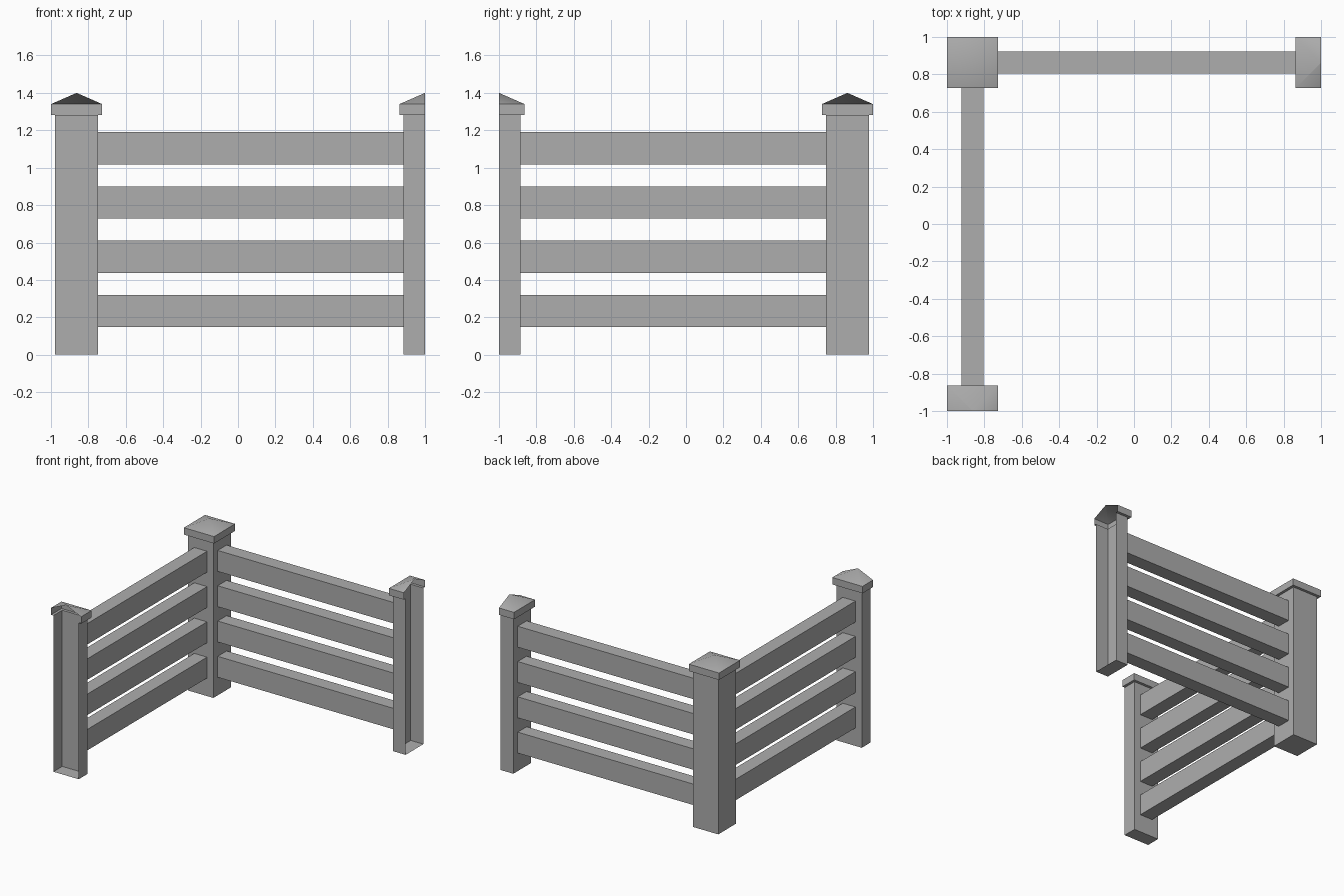
import bpy
import bmesh
import math

cube = bpy.data.objects.get("Cube")
if cube:
    bpy.data.objects.remove(cube, do_unlink=True)

grey = bpy.data.materials.new("fence_grey")
grey.use_nodes = True
colour = (0.42, 0.42, 0.42, 1)
grey.diffuse_color = colour
grey.node_tree.nodes["Principled BSDF"].inputs["Base Color"].default_value = colour

AXIS = 0.863      # distance of the fence lines from the centre
POST = 0.115      # half width of a post
CAP = 0.137       # half width of a post cap
RAIL = 0.058      # half thickness of a rail
RAIL_HEIGHT = 0.172


def make_object(name, bm):
    mesh = bpy.data.meshes.new(name)
    bm.to_mesh(mesh)
    bm.free()
    mesh.materials.append(grey)
    obj = bpy.data.objects.new(name, mesh)
    bpy.context.collection.objects.link(obj)
    return obj


def make_post(name, cx, cy, cut=None):
    """Square post with an overhanging cap and pyramid roof, optionally cut open."""
    bm = bmesh.new()
    rings = []
    for half, z in ((POST, 0), (POST, 1.283), (CAP, 1.283), (CAP, 1.34)):
        rings.append([bm.verts.new((cx + sx * half, cy + sy * half, z))
                      for sx, sy in ((-1, -1), (1, -1), (1, 1), (-1, 1))])
    bm.faces.new(list(reversed(rings[0])))
    for low, high in zip(rings, rings[1:]):
        for i in range(4):
            j = (i + 1) % 4
            bm.faces.new((low[i], low[j], high[j], high[i]))
    apex = bm.verts.new((cx, cy, 1.40))
    for i in range(4):
        bm.faces.new((rings[-1][i], rings[-1][(i + 1) % 4], apex))
    # End posts are open half shells
    if cut:
        bmesh.ops.bisect_plane(bm, geom=bm.verts[:] + bm.edges[:] + bm.faces[:],
                               plane_co=cut, plane_no=cut, clear_outer=True)
    obj = make_object(name, bm)
    # Soft roof ridges, crisp walls and eaves
    bpy.ops.object.select_all(action='DESELECT')
    obj.select_set(True)
    bpy.context.view_layer.objects.active = obj
    bpy.ops.object.shade_smooth_by_angle(angle=math.radians(40))


def make_rail(name, low, high):
    bm = bmesh.new()
    bmesh.ops.create_cube(bm, size=1)
    for v in bm.verts:
        v.co = [low[k] if v.co[k] < 0 else high[k] for k in range(3)]
    make_object(name, bm)


# Posts
make_post("corner_post", -AXIS, AXIS)
make_post("back_end_post", 1, AXIS, (1, 0, 0))
make_post("side_end_post", -AXIS, -1, (0, -1, 0))

# Four rails on each fence run, spanning from post to post
start, end = AXIS - POST, 1 - POST
for n in range(4):
    z = 0.148 + n * 0.29
    top = z + RAIL_HEIGHT
    make_rail(f"back_rail_{n + 1}", (-start, AXIS - RAIL, z), (end, AXIS + RAIL, top))
    make_rail(f"side_rail_{n + 1}", (-AXIS - RAIL, -end, z), (-AXIS + RAIL, start, top))
